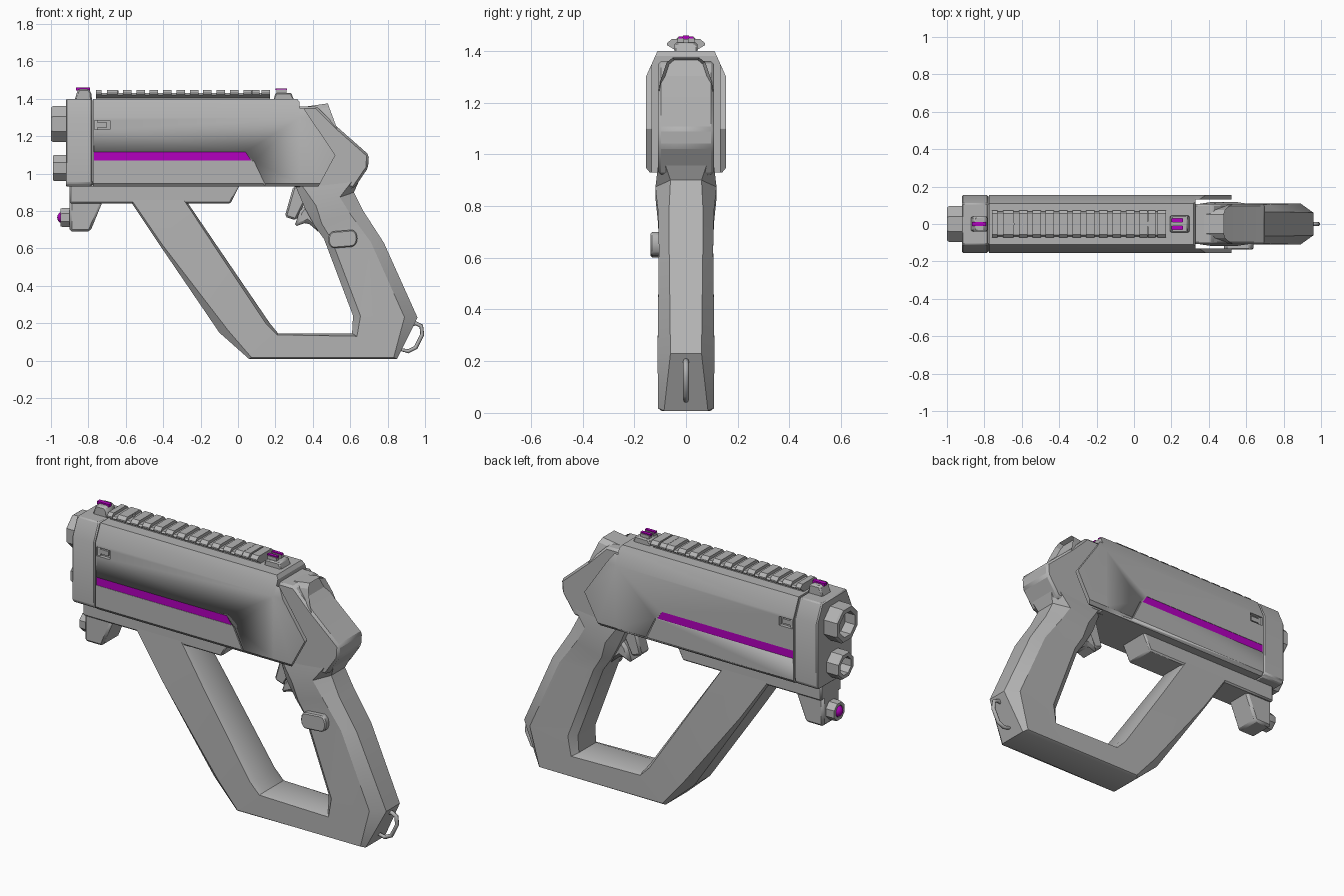
import bpy, bmesh, math
from mathutils import Vector

cube = bpy.data.objects.get("Cube")
if cube:
    bpy.data.objects.remove(cube, do_unlink=True)


def material(name, rgb):
    m = bpy.data.materials.new(name)
    m.use_nodes = True
    m.diffuse_color = (*rgb, 1)
    bsdf = next(n for n in m.node_tree.nodes if n.type == "BSDF_PRINCIPLED")
    bsdf.inputs["Base Color"].default_value = (*rgb, 1)
    return m


GREY = material("grey", (0.45, 0.45, 0.45))
PURPLE = material("purple", (0.45, 0.0, 0.52))


def finish(name, bm, mat=GREY, bevel=0, angle=25):
    bmesh.ops.recalc_face_normals(bm, faces=bm.faces)
    me = bpy.data.meshes.new(name)
    bm.to_mesh(me)
    bm.free()
    me.materials.append(mat)
    ob = bpy.data.objects.new(name, me)
    bpy.context.collection.objects.link(ob)
    if bevel:
        mod = ob.modifiers.new("edge_chamfer", "BEVEL")
        mod.width, mod.segments, mod.limit_method = bevel, 1, "ANGLE"
    bpy.ops.object.select_all(action="DESELECT")
    ob.select_set(True)
    bpy.context.view_layer.objects.active = ob
    bpy.ops.object.shade_smooth_by_angle(angle=math.radians(angle))
    return ob


def loft_into(bm, loops):
    rings = [[bm.verts.new(p) for p in loop] for loop in loops]
    n = len(rings[0])
    for a, b in zip(rings, rings[1:]):
        for i in range(n):
            bm.faces.new((a[i], a[(i + 1) % n], b[(i + 1) % n], b[i]))
    bm.faces.new(rings[0])
    return bm.faces.new(rings[-1])


def prism_into(bm, pts, axis, a, b):
    place = {"x": lambda p, t: (t, p[0], p[1]), "y": lambda p, t: (p[0], t, p[1]),
             "z": lambda p, t: (p[0], p[1], t)}[axis]
    return loft_into(bm, [[place(p, t) for p in pts] for t in (a, b)])


def prism(name, pts, axis, a, b, mat=GREY, bevel=0):
    bm = bmesh.new()
    prism_into(bm, pts, axis, a, b)
    return finish(name, bm, mat, bevel)


def rect(x0, x1, z0, z1):
    return [(x0, z0), (x1, z0), (x1, z1), (x0, z1)]


def mirrored(half):
    return half + [(-y, z) for y, z in reversed(half)]


def rear_trim(bm):
    # slanted rear edges of the housing
    for z, slope in ((1.13, (0.28, 0.19)), (1.06, (0.13, -0.07))):
        geom = bm.verts[:] + bm.edges[:] + bm.faces[:]
        cut = bmesh.ops.bisect_plane(bm, geom=geom, plane_co=(0.5, 0, z),
                                     plane_no=(slope[0], 0, slope[1]), clear_outer=True)
        edges = [e for e in cut["geom_cut"] if isinstance(e, bmesh.types.BMEdge)]
        if edges:
            bmesh.ops.contextual_create(bm, geom=edges)


# Housing: front cap, recessed core in the seam, main shell and rear cheeks
shell = mirrored([(0.14, 0.93), (0.155, 0.948), (0.155, 1.30), (0.11, 1.40)])
prism("front_cap", shell, "x", -0.92, -0.781, bevel=0.006)
prism("housing_core", [(y * 0.94, 1.165 + (z - 1.165) * 0.96) for y, z in shell], "x", -0.8, -0.75)
bm = bmesh.new()
prism_into(bm, shell, "x", -0.775, 0.33)
rear_trim(bm)
housing = finish("housing", bm)

# Cut stripe recesses, latch slots and slanted panel lines into both sides
stripe = [(-0.77, 1.07), (0.07, 1.07), (0.04, 1.115), (-0.77, 1.115)]
bm = bmesh.new()
for s in (-1, 1):
    prism_into(bm, stripe, "y", s * 0.150, s * 0.2)
    prism_into(bm, rect(-0.768, -0.685, 1.235, 1.285), "y", s * 0.135, s * 0.2)
    prism_into(bm, [(0.078, 1.066), (0.086, 1.066), (0.146, 0.94), (0.138, 0.94)], "y", s * 0.147, s * 0.2)
cutter = finish("cutter", bm)
cutter.hide_render = True
bpy.context.view_layer.objects.active = housing
mod = housing.modifiers.new("side_cuts", "BOOLEAN")
mod.operation, mod.object, mod.solver = "DIFFERENCE", cutter, "EXACT"
bpy.ops.object.modifier_apply(modifier=mod.name)
bpy.data.objects.remove(cutter, do_unlink=True)

for s, side in ((-1, "right"), (1, "left")):
    prism(side + "_stripe", stripe, "y", s * 0.146, s * 0.153, PURPLE)
    prism(side + "_latch", rect(-0.76, -0.70, 1.247, 1.273), "y", s * 0.13, s * 0.146)
    bm = bmesh.new()
    cheek = [(0.132, 0.93), (0.14, 0.93), (0.155, 0.948), (0.155, 1.30), (0.132, 1.351)]
    prism_into(bm, [(s * y, z) for y, z in cheek], "x", 0.32, 0.52)
    rear_trim(bm)
    finish(side + "_cheek", bm)

# Underside block with the front foot
prism("under_block", [(-0.73, 0.84), (-0.04, 0.84), (0.01, 0.94), (-0.90, 0.94), (-0.90, 0.84)],
      "y", -0.09, 0.09, bevel=0.008)
prism("front_foot", [(-0.90, 0.69), (-0.79, 0.69), (-0.72, 0.86), (-0.90, 0.86)],
      "y", -0.075, 0.075, bevel=0.012)


def tube(name, x0, x1, z, r, hole):
    # octagonal barrel with a round-ish blind bore
    def ring(x, radius):
        return [(x, radius * math.cos(a), z + radius * math.sin(a))
                for a in (math.pi / 8 + i * math.pi / 4 for i in range(8))]
    bm = bmesh.new()
    loft_into(bm, [ring(x1, r), ring(x0 + 0.01, r), ring(x0, r * 0.93),
                   ring(x0, hole), ring(x0 + 0.06, hole)])
    return finish(name, bm)


tube("upper_barrel", -1.0, -0.90, 1.265, 0.103, 0.07)
tube("lower_barrel", -0.99, -0.90, 1.03, 0.076, 0.05)
tube("pointer_tube", -0.95, -0.88, 0.765, 0.054, 0.034)
bm = bmesh.new()
bmesh.ops.create_uvsphere(bm, u_segments=12, v_segments=8, radius=0.032)
bmesh.ops.translate(bm, verts=bm.verts, vec=(-0.935, 0, 0.765))
finish("pointer_lens", bm, PURPLE, angle=60)

# Top rail: undercut base, cross teeth, end blocks and screws
prism("rail_base", mirrored([(0.045, 1.395), (0.045, 1.405), (0.068, 1.42), (0.06, 1.43)]), "x", -0.76, 0.17)
tooth = mirrored([(0.045, 1.405), (0.073, 1.422), (0.073, 1.43), (0.055, 1.446)])
for i in range(10):
    x = -0.615 + i * 0.0715
    prism("rail_tooth", tooth, "x", x, x + 0.045)
for x0, x1 in ((-0.76, -0.73), (-0.70, -0.645), (0.075, 0.115), (0.125, 0.17)):
    prism("rail_end_block", tooth, "x", x0, x1)
for x in (-0.655, 0.065):
    bm = bmesh.new()
    bmesh.ops.create_cone(bm, cap_ends=True, segments=12, radius1=0.016, radius2=0.016, depth=0.02)
    bmesh.ops.translate(bm, verts=bm.verts, vec=(x, 0, 1.434))
    finish("rail_screw", bm)

# Sights with coloured inserts
prism("front_sight", [(-0.875, 1.39), (-0.78, 1.39), (-0.785, 1.435), (-0.80, 1.452), (-0.855, 1.452)],
      "y", -0.04, 0.04, bevel=0.008)
prism("front_sight_insert", rect(-0.865, -0.79, 1.445, 1.46), "y", -0.012, 0.012, PURPLE)
prism("rear_sight", [(0.19, 1.39), (0.30, 1.39), (0.285, 1.432), (0.20, 1.432)], "y", -0.045, 0.045, bevel=0.006)
for s, side in ((-1, "right"), (1, "left")):
    y = s * 0.02
    prism(side + "_sight_post", rect(0.205, 0.26, 1.425, 1.45), "y", y - 0.013, y + 0.013)
    prism(side + "_sight_insert", rect(0.20, 0.262, 1.447, 1.456), "y", y - 0.009, y + 0.009, PURPLE)

# Rear body and its hood
prism("rear_body", [(0.29, 0.93), (0.62, 0.92), (0.695, 1.03), (0.70, 1.10), (0.53, 1.25),
                    (0.42, 1.36), (0.29, 1.36)], "y", -0.108, 0.108, bevel=0.012)
arch = mirrored([(0.105, 1.24), (0.10, 1.28), (0.075, 1.355), (0.05, 1.375)])
bm = bmesh.new()
end = loft_into(bm, [[(0.34, y, z - 0.02) for y, z in arch],
                     [(0.53 - (z - 1.24) * 0.37, y, z) for y, z in arch]])
bmesh.ops.recalc_face_normals(bm, faces=bm.faces)
bmesh.ops.inset_region(bm, faces=[end], thickness=0.012, depth=0)
bmesh.ops.translate(bm, verts=end.verts, vec=(-0.03, 0, 0))
finish("rear_hood", bm)

# Open frame: strut, base and grip swept as one chamfered section
# each station: outer point, inner point, half width, outer half width, outer and inner chamfer
stations = [
    ((-0.58, 0.86), (-0.28, 0.86), 0.09, 0.08, 0.01, 0.01),
    ((-0.42, 0.62), (-0.12, 0.625), 0.10, 0.08, 0.015, 0.015),
    ((-0.10, 0.15), (0.17, 0.20), 0.108, 0.07, 0.05, 0.02),
    ((0.06, 0.008), (0.215, 0.145), 0.108, 0.095, 0.015, 0.01),
    ((0.85, 0.008), (0.61, 0.145), 0.108, 0.085, 0.02, 0.03),
    ((0.96, 0.23), (0.615, 0.24), 0.11, 0.06, 0.07, 0.04),
    ((0.78, 0.63), (0.46, 0.65), 0.105, 0.065, 0.07, 0.04),
    ((0.67, 0.80), (0.41, 0.72), 0.108, 0.065, 0.07, 0.04),
    ((0.62, 0.90), (0.36, 0.81), 0.118, 0.06, 0.08, 0.06),
    ((0.66, 0.99), (0.30, 0.95), 0.105, 0.09, 0.03, 0.03),
]
loops = []
for outer, inner, w, wo, co, ci in stations:
    o, v = Vector(outer), Vector(inner) - Vector(outer)
    d, length = v.normalized(), v.length
    half = [(0, wo), (co, w), (length - ci, w), (length, w * 0.7)]
    section = half + [(t, -y) for t, y in reversed(half)]
    loops.append([((o + d * t).x, y, (o + d * t).y) for t, y in section])
bm = bmesh.new()
loft_into(bm, loops)
bm.normal_update()
finish("grip_frame", bm, angle=30)

# Trigger and finger ledge
prism("trigger", [(0.25, 0.77), (0.31, 0.75), (0.36, 0.85), (0.33, 0.94), (0.295, 0.93)],
      "y", -0.04, 0.04, bevel=0.01)
prism("finger_ledge", [(0.30, 0.715), (0.37, 0.74), (0.44, 0.68), (0.52, 0.80), (0.40, 0.88), (0.33, 0.80)],
      "y", -0.06, 0.06, bevel=0.015)

# Side button on the right of the grip
button = [(0.56 + sx * 0.05 + 0.028 * math.cos(a), 0.65 + sx * 0.004 + 0.045 * math.sin(a))
          for sx, start in ((1, -90), (-1, 90))
          for a in (math.radians(start + k * 30) for k in range(7))]
prism("grip_button", button, "y", -0.137, -0.09, bevel=0.006)

# Lanyard loop
curve = bpy.data.curves.new("lanyard_loop", "CURVE")
curve.dimensions, curve.bevel_depth, curve.bevel_resolution = "3D", 0.011, 2
path = [(0.87, 0.06), (0.91, 0.05), (0.95, 0.07), (0.985, 0.14), (0.98, 0.185), (0.95, 0.2), (0.90, 0.18)]
spline = curve.splines.new("POLY")
spline.points.add(len(path) - 1)
for p, (x, z) in zip(spline.points, path):
    p.co = (x, 0, z, 1)
spline.use_cyclic_u = True
curve.materials.append(GREY)
loop = bpy.data.objects.new("lanyard_loop", curve)
bpy.context.collection.objects.link(loop)
